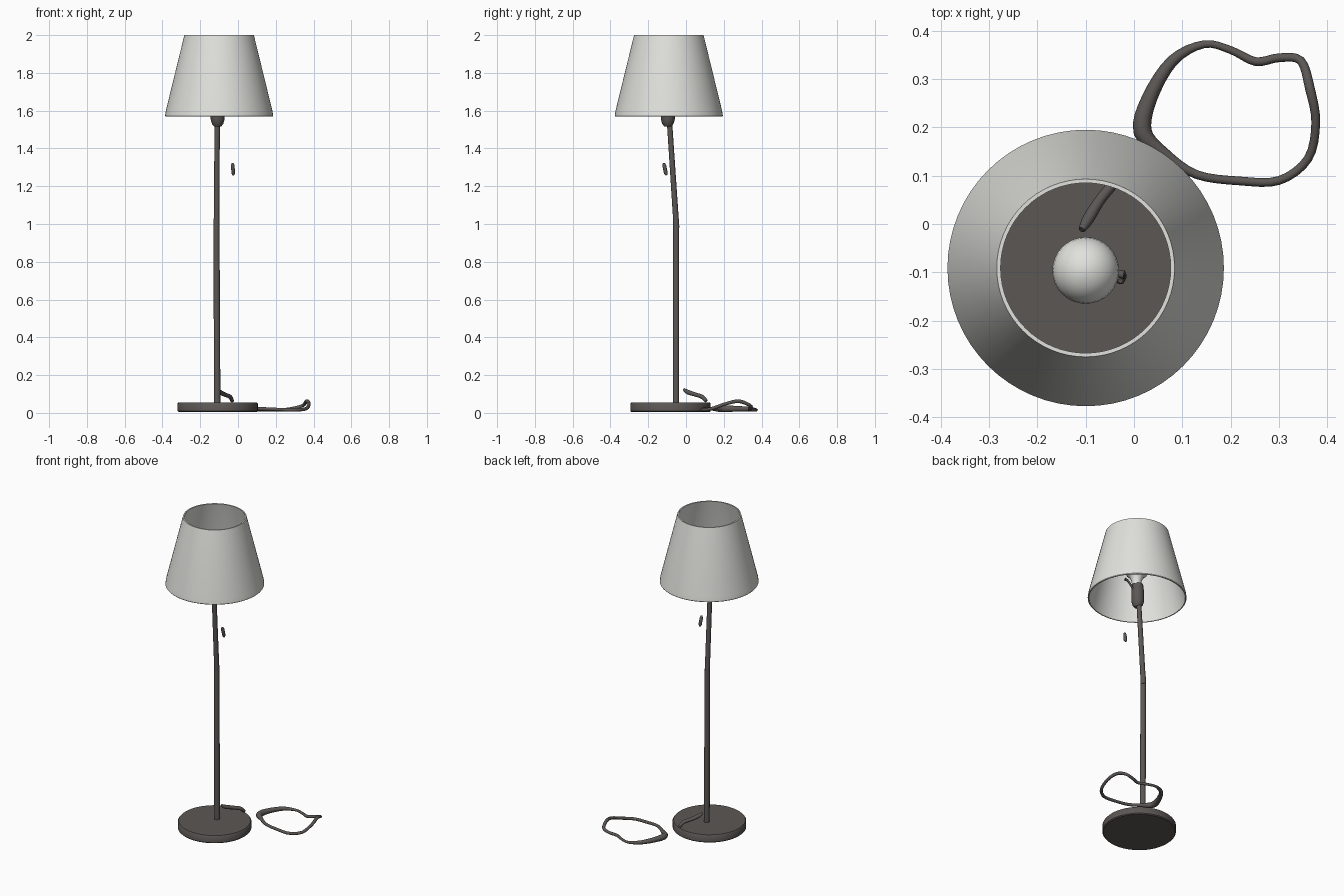
import bpy, bmesh, math
from mathutils import Vector

if "Cube" in bpy.data.objects:
    bpy.data.objects.remove(bpy.data.objects["Cube"])


def material(name, rgb):
    m = bpy.data.materials.new(name)
    m.diffuse_color = (*rgb, 1)
    m.use_nodes = True
    m.node_tree.nodes["Principled BSDF"].inputs["Base Color"].default_value = m.diffuse_color
    return m


DARK = material("dark_grey", (0.105, 0.095, 0.09))
LIGHT = material("warm_white", (0.75, 0.75, 0.72))


def finish(name, bm, mat, angle=40):
    bmesh.ops.recalc_face_normals(bm, faces=bm.faces)
    me = bpy.data.meshes.new(name)
    bm.to_mesh(me)
    bm.free()
    me.materials.append(mat)
    ob = bpy.data.objects.new(name, me)
    bpy.context.collection.objects.link(ob)
    bpy.ops.object.select_all(action='DESELECT')
    ob.select_set(True)
    bpy.context.view_layer.objects.active = ob
    bpy.ops.object.shade_smooth_by_angle(angle=math.radians(angle))
    return ob


def lathe(name, centre, profile, mat, sides=32, closed=False):
    """Spin (radius, z) points about a vertical axis at centre."""
    bm = bmesh.new()
    rings = []
    for r, z in profile:
        rings.append([bm.verts.new((centre[0] + r * math.cos(2 * math.pi * i / sides),
                                    centre[1] + r * math.sin(2 * math.pi * i / sides), z))
                      for i in range(sides)])
    pairs = list(zip(rings, rings[1:]))
    if closed:
        pairs.append((rings[-1], rings[0]))
    for a, b in pairs:
        for i in range(sides):
            j = (i + 1) % sides
            bm.faces.new((a[i], a[j], b[j], b[i]))
    if not closed:
        bm.faces.new(rings[0][::-1])
        bm.faces.new(rings[-1])
    return finish(name, bm, mat)


def tube(name, points, mat, sides=10, cyclic=False, smooth=1):
    """Sweep a circle along (x, y, z, radius) points, smoothed by a Catmull-Rom spline."""
    n = len(points)
    P = [Vector(p) for p in points]
    get = (lambda i: P[i % n]) if cyclic else (lambda i: P[max(0, min(n - 1, i))])
    path = []
    for i in range(n if cyclic else n - 1):
        a, b, c, d = get(i - 1), get(i), get(i + 1), get(i + 2)
        for k in range(smooth):
            t = k / smooth
            path.append(b + (c - a) * (0.5 * t) + (2 * a - 5 * b + 4 * c - d) * (0.5 * t * t)
                        + (3 * b - a - 3 * c + d) * (0.5 * t ** 3))
    if not cyclic:
        path.append(P[-1])
    m = len(path)
    bm = bmesh.new()
    rings = []
    for i, p in enumerate(path):
        q0 = path[(i - 1) % m] if cyclic else path[max(i - 1, 0)]
        q1 = path[(i + 1) % m] if cyclic else path[min(i + 1, m - 1)]
        d = (q1.xyz - q0.xyz).normalized()
        ref = Vector((1, 0, 0)) if abs(d.z) > 0.9 else Vector((0, 0, 1))
        u = d.cross(ref).normalized()
        v = d.cross(u)
        rings.append([bm.verts.new(p.xyz + (u * math.cos(2 * math.pi * k / sides)
                                            + v * math.sin(2 * math.pi * k / sides)) * p.w)
                      for k in range(sides)])
    for i in range(m if cyclic else m - 1):
        a, b = rings[i], rings[(i + 1) % m]
        for k in range(sides):
            j = (k + 1) % sides
            bm.faces.new((a[k], a[j], b[j], b[k]))
    if not cyclic:
        bm.faces.new(rings[0])
        bm.faces.new(rings[-1])
    return finish(name, bm, mat, 50)


# Round foot
lathe("base", (-0.108, -0.082),
      [(0.208, 0.006), (0.213, 0.011), (0.213, 0.049), (0.208, 0.055)], DARK, 48)

# Straight lower pole and leaning upper pole
tube("lower_pole", [(-0.11, -0.053, 0.04, 0.017), (-0.114, -0.052, 1.03, 0.016)], DARK, 16)
tube("upper_pole", [(-0.113, -0.051, 0.98, 0.016), (-0.113, -0.055, 1.05, 0.015),
                    (-0.11, -0.088, 1.55, 0.014)], DARK, 16)

# Bulb holder and bulb
lathe("socket", (-0.108, -0.096),
      [(0.018, 1.515), (0.03, 1.53), (0.037, 1.555), (0.037, 1.62), (0.032, 1.665)], DARK, 24)
bulb = [(0.026, 1.66), (0.03, 1.69), (0.045, 1.72)]
bulb += [(0.069 * math.cos(math.radians(a)), 1.765 + 0.069 * math.sin(math.radians(a)))
         for a in range(-30, 90, 15)] + [(0.004, 1.834)]
lathe("bulb", (-0.1, -0.096), bulb, LIGHT, 32)

# Open tapered shade with a thin wall and a lower lip
lathe("shade", (-0.1, -0.091),
      [(0.284, 1.57), (0.286, 1.573), (0.282, 1.60), (0.184, 2.0),
       (0.176, 2.0), (0.275, 1.60), (0.278, 1.57)], LIGHT, 64, closed=True)

# Switch arm and hanging pull
tube("switch_arm", [(-0.08, -0.098, 1.62, 0.006), (-0.045, -0.102, 1.665, 0.006),
                    (-0.02, -0.105, 1.675, 0.009)], DARK, 8, smooth=3)
tube("pull_handle", [(-0.028, -0.118, 1.323, 0.005), (-0.028, -0.115, 1.31, 0.010),
                     (-0.025, -0.107, 1.27, 0.010), (-0.025, -0.104, 1.258, 0.005)], DARK, 10)

# Short cord leaving the pole across the foot
tube("cord_stub", [(-0.108, -0.012, 0.125, 0.007), (-0.095, 0.01, 0.11, 0.012),
                   (-0.07, 0.05, 0.097, 0.011), (-0.042, 0.085, 0.085, 0.011),
                   (-0.03, 0.108, 0.062, 0.009)], DARK, 10, smooth=4)

# Loose loop of cord on the floor, lifting at its far right
loop = [(0.018, 0.19, 0.022, 0.019), (0.032, 0.26, 0.022, 0.016), (0.08, 0.338, 0.02, 0.012),
        (0.145, 0.372, 0.016, 0.008), (0.20, 0.36, 0.016, 0.008), (0.252, 0.336, 0.018, 0.009),
        (0.30, 0.344, 0.026, 0.009), (0.345, 0.338, 0.04, 0.009), (0.364, 0.28, 0.062, 0.010),
        (0.376, 0.21, 0.048, 0.009), (0.36, 0.135, 0.022, 0.009), (0.30, 0.09, 0.016, 0.009),
        (0.22, 0.089, 0.018, 0.009), (0.13, 0.102, 0.022, 0.009), (0.065, 0.145, 0.022, 0.011)]
tube("cord_loop", loop, DARK, 10, cyclic=True, smooth=4)
